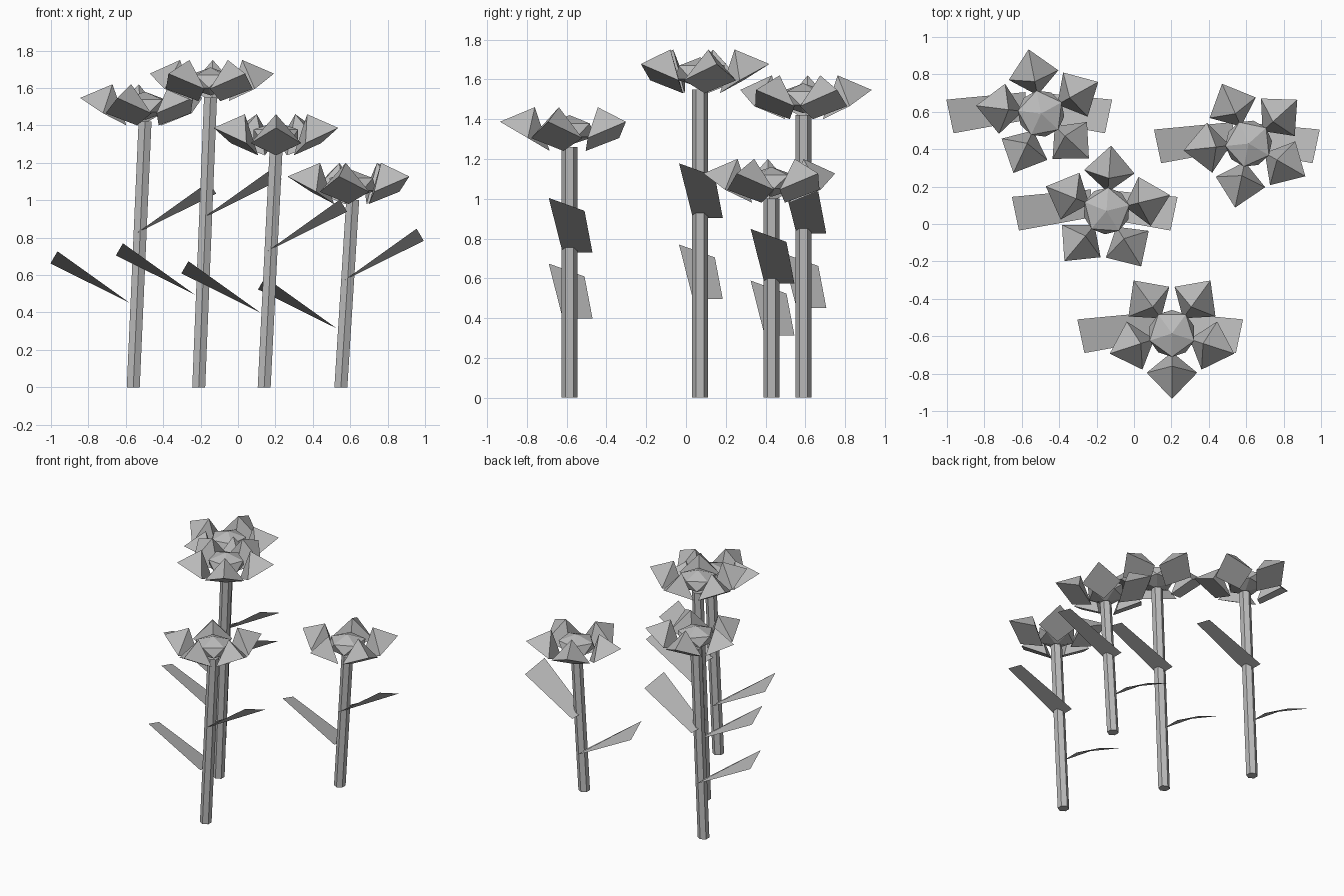
import bpy, bmesh
from math import radians, cos, sin, pi
from mathutils import Vector, Matrix

cube = bpy.data.objects.get("Cube")
if cube:
    bpy.data.objects.remove(cube, do_unlink=True)

grey = bpy.data.materials.new("soft_grey")
grey.use_nodes = True
grey.diffuse_color = (0.5, 0.5, 0.5, 1)
grey.node_tree.nodes["Principled BSDF"].inputs["Base Color"].default_value = (0.5, 0.5, 0.5, 1)


def add_object(name, bm, location):
    mesh = bpy.data.meshes.new(name)
    bm.to_mesh(mesh)
    bm.free()
    mesh.materials.append(grey)
    obj = bpy.data.objects.new(name, mesh)
    obj.location = location
    bpy.context.collection.objects.link(obj)


def stem(name, base, height, lean):
    # six-sided stalk, its top ring shifted sideways
    bm = bmesh.new()
    rings = []
    for z, dx in ((0, 0), (height + 0.02, lean)):
        rings.append([bm.verts.new((0.04 * cos(a) + dx, 0.04 * sin(a), z))
                      for a in (pi / 6 + i * pi / 3 for i in range(6))])
    low, high = rings
    for i in range(6):
        j = (i + 1) % 6
        bm.faces.new((low[i], low[j], high[j], high[i]))
    bm.faces.new(low[::-1])
    bm.faces.new(high)
    add_object(name, bm, base)


def petals(name, location, phase):
    # five petals, each a tilted kite with a raised peak
    bm = bmesh.new()
    outline = [(0.10, 0, 0), (0.21, -0.135, 0.065), (0.35, 0, 0.147), (0.21, 0.135, 0.065)]
    for k in range(5):
        turn = Matrix.Rotation(radians(phase + 72 * k), 3, 'Z')
        kite = [bm.verts.new(turn @ Vector(p)) for p in outline]
        peak = bm.verts.new(turn @ Vector((0.175, 0, 0.22)))
        bm.faces.new(kite[::-1])
        for i in range(4):
            bm.faces.new((kite[i], kite[(i + 1) % 4], peak))
    add_object(name, bm, location)


def flower_centre(name, location, phase):
    # flattened low-poly ball
    bm = bmesh.new()
    bmesh.ops.create_icosphere(bm, subdivisions=1, radius=1,
                               matrix=Matrix.Rotation(radians(phase), 4, 'Z'))
    bmesh.ops.scale(bm, vec=(0.14, 0.14, 0.075), verts=bm.verts)
    add_object(name, bm, location + Vector((0, 0, 0.105)))


def leaf(name, base, z, side):
    # flat blade rising outwards
    bm = bmesh.new()
    corners = [(0.02, -0.035, 0), (0.405, -0.105, 0.275), (0.443, 0.075, 0.21), (0.02, 0.115, 0)]
    verts = [bm.verts.new((side * x, y, h)) for x, y, h in corners]
    bm.faces.new(verts if side > 0 else verts[::-1])
    add_object(name, bm, base + Vector((0, 0, z)))


# base x, base y, stem height, petal phase
flowers = {
    "back_right": (-0.56, 0.59, 1.40, 101),
    "middle": (-0.21, 0.07, 1.53, 86),
    "front": (0.14, -0.585, 1.24, 54),
    "back_left": (0.55, 0.43, 0.98, 114),
}
lean = 0.063
for place, (x, y, height, phase) in flowers.items():
    base = Vector((x, y, 0))
    head = base + Vector((lean, 0, height))
    stem(place + "_stem", base, height, lean)
    petals(place + "_petals", head, phase)
    flower_centre(place + "_flower_centre", head, phase)
    leaf(place + "_lower_leaf", base, 0.33 * height - 0.01, -1)
    leaf(place + "_upper_leaf", base, 0.60 * height - 0.015, 1)
